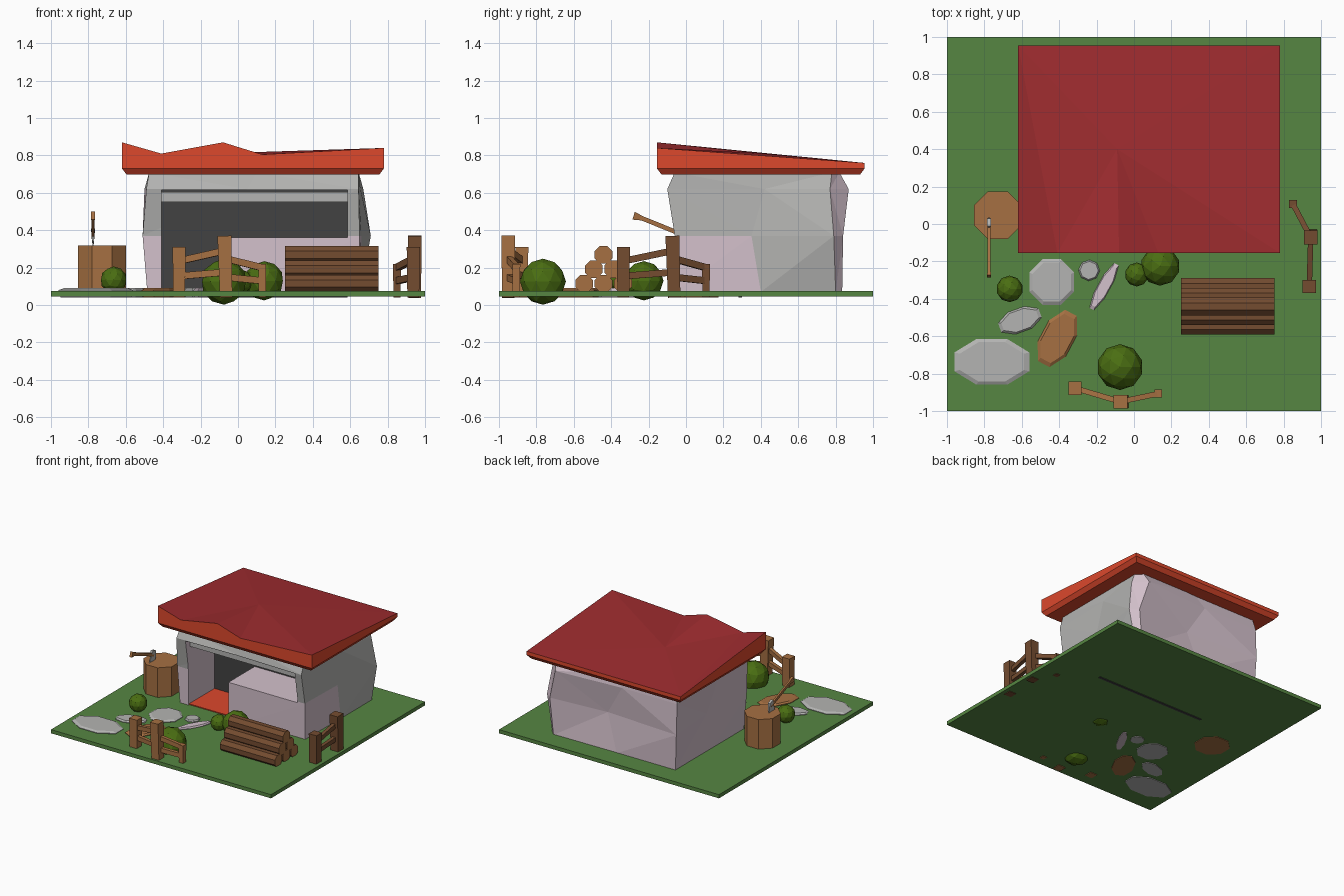
import bpy, bmesh, math
from mathutils import Vector, Matrix

if "Cube" in bpy.data.objects:
    bpy.data.objects.remove(bpy.data.objects["Cube"])


def material(name, rgb):
    m = bpy.data.materials.new(name)
    lin = [((c / 255 + 0.055) / 1.055) ** 2.4 if c > 10 else c / 255 / 12.92 for c in rgb]
    m.diffuse_color = (*lin, 1)
    m.use_nodes = True
    m.node_tree.nodes["Principled BSDF"].inputs["Base Color"].default_value = m.diffuse_color
    return m


GRASS = material("grass green", (86, 134, 66))
RED = material("roof red", (158, 44, 47))
ORANGE = material("bright orange red", (220, 72, 44))
TAN = material("light wood", (166, 112, 66))
BROWN = material("dark wood", (116, 76, 48))
LEAF = material("leaf green", (74, 110, 18))
GREY = material("stone grey", (180, 180, 178))
PALE = material("pale pink stone", (212, 193, 204))
DARK = material("dark grey", (66, 66, 66))


def finish(name, bm, mats, rule=None):
    bmesh.ops.recalc_face_normals(bm, faces=bm.faces)
    bm.normal_update()
    if rule:
        for f in bm.faces:
            f.material_index = rule(f.normal, f.calc_center_median())
    me = bpy.data.meshes.new(name)
    bm.to_mesh(me)
    bm.free()
    for m in mats:
        me.materials.append(m)
    ob = bpy.data.objects.new(name, me)
    bpy.context.collection.objects.link(ob)
    return ob


def poly(name, verts, faces, mats, rule=None, tri=False):
    bm = bmesh.new()
    vs = [bm.verts.new(v) for v in verts]
    for f in faces:
        bm.faces.new([vs[i] for i in f])
    if tri:
        bmesh.ops.triangulate(bm, faces=[f for f in bm.faces if len(f.verts) == 4])
    return finish(name, bm, mats, rule)


def box(name, lo, hi, mat):
    bm = bmesh.new()
    lo, hi = Vector(lo), Vector(hi)
    bmesh.ops.create_cube(bm, size=1, matrix=Matrix.Translation((lo + hi) / 2) @ Matrix.Diagonal((*(hi - lo), 1)))
    return finish(name, bm, [mat])


def bar(name, p, q, r0, r1, sides, mats, rule=None, stretch=(1, 1)):
    """Tapered prism from p to q; r is the distance to the flat sides."""
    p, q = Vector(p), Vector(q)
    d = q - p
    k = 1 / math.cos(math.pi / sides)
    m = (Matrix.Translation((p + q) / 2) @ d.to_track_quat('Z', 'Y').to_matrix().to_4x4()
         @ Matrix.Diagonal((*stretch, 1, 1)) @ Matrix.Rotation(math.pi / sides, 4, 'Z'))
    bm = bmesh.new()
    bmesh.ops.create_cone(bm, cap_ends=True, segments=sides, radius1=r0 * k, radius2=r1 * k, depth=d.length, matrix=m)
    return finish(name, bm, mats, rule)


box("ground", (-1, -1, 0.045), (1, 1, 0.075), GRASS)

# Hut walls: stacked uneven rings
rings = [
    (0.07, [(-.485, -.06), (.1, -.06), (.65, -.055), (.655, .4), (.655, .8), (.62, .835), (.05, .83), (-.485, .83), (-.485, .35)]),
    (0.37, [(-.51, -.06), (.1, -.06), (.65, -.06), (.66, .35), (.71, .79), (.65, .84), (.15, .80), (-.50, .84), (-.47, .40)]),
    (0.62, [(-.49, -.10), (.05, -.085), (.645, -.10), (.655, .42), (.67, .77), (.58, .87), (.0, .83), (-.50, .83), (-.50, .30)]),
    (0.71, [(-.475, -.06), (.1, -.06), (.645, -.06), (.645, .4), (.645, .78), (.60, .82), (.1, .82), (-.475, .82), (-.475, .4)]),
]
n = len(rings[0][1])
verts = [(x, y, z) for z, pts in rings for x, y in pts]
faces = [(r * n + i, r * n + (i + 1) % n, (r + 1) * n + (i + 1) % n, (r + 1) * n + i)
         for r in range(len(rings) - 1) for i in range(n)]
faces += [tuple(range(n)), tuple(range(3 * n, 4 * n))]


def wall_rule(nr, c):
    if nr.y > 0.6:
        return 0
    if nr.x > 0.5:
        return 0 if c.z < 0.4 and c.y < 0.35 else 1
    if nr.x < -0.5:
        return 1 if c.z > 0.6 else 0
    return 1 if c.z > 0.4 else 0


walls = poly("hut_walls", verts, faces, [PALE, GREY], wall_rule, tri=True)

# Front opening: doorway on the left, serving hatch over the counter
outline = [(-.41, 0), (-.045, 0), (-.045, .36), (.585, .36), (.585, .615), (-.41, .615)]
k = len(outline)
cutter = poly("opening_cutter", [(x, y, z) for y in (-.3, .29) for x, z in outline],
              [tuple(range(k)), tuple(range(k, 2 * k))] + [(i, (i + 1) % k, k + (i + 1) % k, k + i) for i in range(k)],
              [PALE])
cutter.hide_render = True
mod = walls.modifiers.new("opening", 'BOOLEAN')
mod.operation = 'DIFFERENCE'
mod.solver = 'EXACT'
mod.object = cutter
bpy.context.view_layer.objects.active = walls
bpy.ops.object.modifier_apply(modifier=mod.name)
bpy.data.objects.remove(cutter)

box("inner_back_board", (-.41, .28, .04), (.585, .30, .615), DARK)
box("inner_floor", (-.41, -.05, .07), (-.045, .285, .082), ORANGE)
box("lintel", (-.42, -.04, .55), (.59, .04, .605), GREY)

# Roof: zigzag front edge, slanting back, bevelled underside
front = [(-.62, .87), (-.41, .81), (-.08, .87), (.13, .805), (.78, .84)]
verts = [(x, -.155, z) for x, z in front]
verts += [(-.09, .40, .812), (.78, .955, .76), (-.62, .955, .76)]
verts += [(-.62, -.155, .73), (.78, -.155, .73), (.78, .955, .73), (-.62, .955, .73)]
verts += [(-.595, -.13, .697), (.755, -.13, .697), (.755, .93, .697), (-.595, .93, .697)]
faces = [(7, 0, 1), (7, 1, 5), (1, 2, 5), (2, 3, 5), (5, 3, 4), (5, 4, 6), (5, 6, 7),
         (0, 8, 9, 4, 3, 2, 1), (4, 9, 10, 6), (6, 10, 11, 7), (7, 11, 8, 0),
         (8, 12, 13, 9), (9, 13, 14, 10), (10, 14, 15, 11), (11, 15, 12, 8), (12, 15, 14, 13)]
poly("roof", verts, faces, [RED, ORANGE], lambda nr, c: 0 if nr.z > 0.5 else 1)

# Chopping stump with axe
bar("stump", (-.728, .047, .04), (-.728, .047, .318), .128, .128, 8, [TAN])
bar("axe_handle", (-.775, .01, .365), (-.775, -.245, .468), .012, .012, 4, [TAN], stretch=(.6, 1))
bar("axe_handle_end", (-.775, -.235, .464), (-.775, -.28, .478), .012, .022, 4, [TAN], stretch=(.5, 1))
poly("axe_head", [(x, y, z) for x, y, z in
                  [(-.775, -.05, .30), (-.775, .035, .285), (-.785, -.01, .41), (-.785, .03, .395),
                   (-.765, -.01, .41), (-.765, .03, .395)]],
     [(0, 1, 3, 2), (0, 4, 5, 1), (2, 3, 5, 4), (0, 2, 4), (1, 5, 3)], [GREY])

# Log pile: three rows
for row in range(3):
    for i in range(3 - row):
        y, z = -.545 + .052 * row + .104 * i, .115 + .077 * row
        bar("log", (.25, y, z), (.75, y, z), .047, .047, 8, [BROWN, TAN], lambda nr, c: 1 if abs(nr.x) > .9 else 0)


# Fences: three posts, two rails in each gap
def fence(name, posts, mat, lean):
    tops, widths = (.31, .37, .22), (.035, .037, .021)
    for (x, y), top, w in zip(posts, tops, widths):
        foot = Vector((x, y, .04)) + Vector(lean) * (.01 if w > .036 else 0)
        bar(name + "_post", foot, (x, y, top), w * .9, w, 4, [mat])
    for a, z0, z1 in ((0, .235, .29), (0, .155, .175), (1, .25, .20), (1, .15, .13)):
        bar(name + "_rail", (*posts[a], z0), (*posts[a + 1], z1), .018, .018, 4, [mat], stretch=(.8, 1))


fence("front_fence", [(-.315, -.878), (-.073, -.95), (.13, -.907)], TAN, (1, 0, 0))
fence("side_fence", [(.937, -.335), (.945, -.073), (.85, .107)], BROWN, (0, 1, 0))

# Bushes
for x, y, z, r in ((-.075, -.765, .125, .123), (.14, -.225, .13, .105), (.015, -.27, .125, .064), (-.665, -.347, .135, .071)):
    bm = bmesh.new()
    bmesh.ops.create_icosphere(bm, subdivisions=2, radius=r, matrix=Matrix.Translation((x, y, z)))
    finish("bush", bm, [LEAF])

# Stepping stones: stretched, bevelled octagons
for x, y, rx, ry, deg, mat in ((-.76, -.737, .2, .122, 0, GREY), (-.44, -.31, .12, .122, 0, GREY),
                               (-.61, -.515, .115, .062, 20, GREY), (-.41, -.612, .155, .085, 62, TAN),
                               (-.24, -.248, .053, .052, 20, GREY), (-.16, -.335, .137, .032, 61, PALE)):
    bm = bmesh.new()
    rot = Matrix.Translation((x, y, 0)) @ Matrix.Rotation(math.radians(deg), 4, 'Z') @ Matrix.Diagonal((rx, ry, 1, 1))
    loops = []
    for s, z in ((.94, .04), (1, .08), (.86, .09)):
        loops.append([bm.verts.new(rot @ Vector((s * math.cos(t) / math.cos(math.pi / 8),
                                                 s * math.sin(t) / math.cos(math.pi / 8), z)))
                      for t in [math.pi / 8 + i * math.pi / 4 for i in range(8)]])
    for a, b in zip(loops, loops[1:]):
        for i in range(8):
            bm.faces.new((a[i], a[(i + 1) % 8], b[(i + 1) % 8], b[i]))
    bm.faces.new(loops[0])
    bm.faces.new(loops[-1])
    finish("stepping_stone", bm, [mat])
